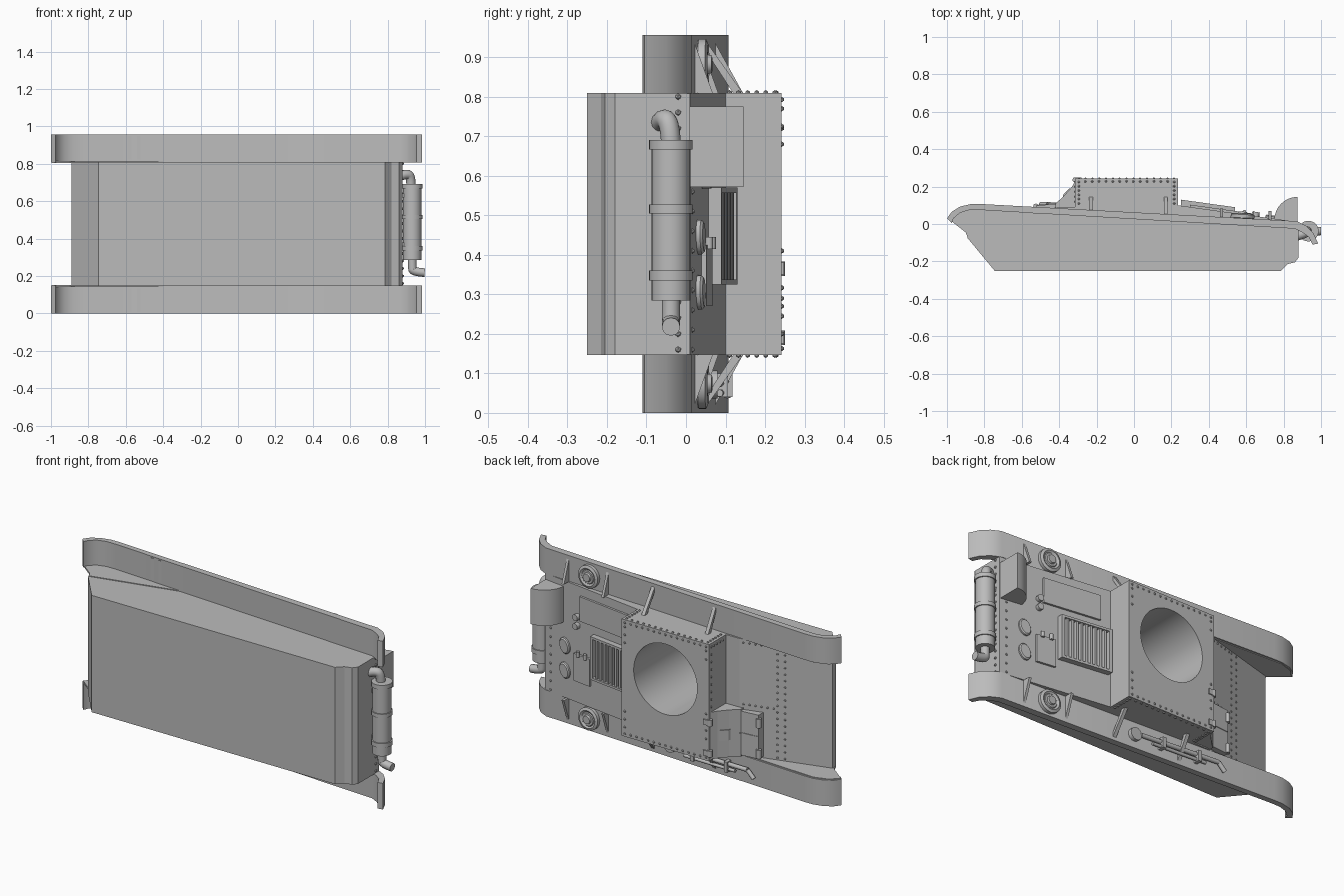
import bpy, bmesh, math
from mathutils import Vector, Matrix

if "Cube" in bpy.data.objects:
    bpy.data.objects.remove(bpy.data.objects["Cube"])

grey = bpy.data.materials.new("plain grey")
grey.use_nodes = True
grey.diffuse_color = (0.5, 0.5, 0.5, 1)
grey.node_tree.nodes["Principled BSDF"].inputs["Base Color"].default_value = (0.5, 0.5, 0.5, 1)

MID = 0.478            # middle of the vehicle's width, which runs along z
LOW, HIGH = 0.146, 0.81


def finish(name, bm, smooth=False):
    bmesh.ops.recalc_face_normals(bm, faces=bm.faces)
    me = bpy.data.meshes.new(name)
    bm.to_mesh(me)
    bm.free()
    ob = bpy.data.objects.new(name, me)
    bpy.context.collection.objects.link(ob)
    me.materials.append(grey)
    if smooth:
        bpy.ops.object.select_all(action='DESELECT')
        ob.select_set(True)
        bpy.context.view_layer.objects.active = ob
        bpy.ops.object.shade_smooth_by_angle(angle=math.radians(35))
    return ob


def extrude(name, pts, shift, smooth=False):
    """Closed outline of 3D points pushed along a vector."""
    bm = bmesh.new()
    face = bm.faces.new([bm.verts.new(p) for p in pts])
    out = bmesh.ops.extrude_face_region(bm, geom=[face])["geom"]
    bmesh.ops.translate(bm, vec=shift, verts=[v for v in out if isinstance(v, bmesh.types.BMVert)])
    return finish(name, bm, smooth)


def prism(name, outline, z0, z1, smooth=False):
    return extrude(name, [(x, y, z0) for x, y in outline], (0, 0, z1 - z0), smooth)


def lathe(name, base, axis, profile, n=28):
    """Profile of (radius, distance) spun around an axis from base."""
    bm = bmesh.new()
    rings = [[bm.verts.new((r * math.cos(math.tau * i / n), r * math.sin(math.tau * i / n), h))
              for i in range(n)] for r, h in profile]
    for a, b in zip(rings, rings[1:]):
        for i in range(n):
            bm.faces.new((a[i], a[(i + 1) % n], b[(i + 1) % n], b[i]))
    bm.faces.new(rings[0])
    bm.faces.new(rings[-1])
    rot = Vector((0, 0, 1)).rotation_difference(Vector(axis)).to_matrix().to_4x4()
    bm.transform(Matrix.Translation(base) @ rot)
    return finish(name, bm, True)


def rod(name, a, b, r, n=12):
    d = Vector(b) - Vector(a)
    return lathe(name, a, d.normalized(), [(r, 0), (r, d.length)], n)


def pipe(name, pts, r):
    cu = bpy.data.curves.new(name, 'CURVE')
    cu.dimensions = '3D'
    cu.bevel_depth, cu.bevel_resolution, cu.use_fill_caps = r, 4, True
    sp = cu.splines.new('NURBS')
    sp.points.add(len(pts) - 1)
    for p, co in zip(sp.points, pts):
        p.co = (*co, 1)
    sp.use_endpoint_u, sp.order_u = True, 3
    ob = bpy.data.objects.new(name, cu)
    bpy.context.collection.objects.link(ob)
    cu.materials.append(grey)


def deck_y(x):
    return 0.01 + (0.88 - x) * 0.14


def front_y(x):
    return 0.09 + (x + 0.4) * 0.276


def fender_y(x):
    return 0.107 - 0.0544 * (x + 0.82)


def deck_plate(name, x0, x1, z0, z1, t=0.012, f=deck_y):
    return prism(name, [(x0, f(x0) - 0.02), (x1, f(x1) - 0.02), (x1, f(x1) + t), (x0, f(x0) + t)], z0, z1)


# Hull and superstructure with the turret opening
hull = prism("hull", [(-0.89, -0.075), (-0.745, -0.25), (0.785, -0.25), (0.82, -0.215), (0.86, -0.205),
                      (0.88, -0.18), (0.88, 0.01), (0.235, 0.1), (-0.4, 0.09), (-0.89, -0.045)], LOW, HIGH)
cabin = prism("superstructure", [(-0.315, 0.05), (0.235, 0.05), (0.235, 0.242), (-0.315, 0.242)], LOW, HIGH)
cutter = rod("turret_opening_cutter", (-0.04, -0.2, 0.54), (-0.04, 0.4, 0.54), 0.2, 48)
cutter.hide_render = True
cutter.hide_set(True)
for ob in (hull, cabin):
    mod = ob.modifiers.new("turret opening", 'BOOLEAN')
    mod.operation, mod.object, mod.solver = 'DIFFERENCE', cutter, 'EXACT'

# Fenders with stays, gussets, stowed wheels and straps, mirrored across the width
outline = [(-1, 0.03), (-0.975, 0.065), (-0.93, 0.093), (-0.87, 0.107), (-0.82, 0.107), (0.87, 0.015),
           (0.92, -0.01), (0.96, -0.05), (0.985, -0.105), (0.955, -0.11), (0.935, -0.07), (0.9, -0.045),
           (0.86, -0.025), (-0.82, 0.075), (-0.88, 0.075), (-0.93, 0.06), (-0.965, 0.03), (-0.975, 0.005)]
cheek = [(-0.995, 0.03), (-0.95, 0.075), (-0.87, 0.1), (-0.4, 0.075), (-0.4, 0.05), (-0.89, -0.07), (-0.9, -0.045)]
for side, s in (("left", 1), ("right", -1)):
    def Z(d):
        return MID + s * d
    prism(side + "_fender", outline, Z(0.33), Z(0.478), True)
    prism(side + "_front_cheek", cheek, Z(0.326), Z(0.336))
    for x in (-0.58, -0.53):
        y = fender_y(x) - 0.036
        prism(side + "_fender_strap", [(x - 0.01, y), (x + 0.01, y), (x + 0.01, y + 0.01), (x - 0.01, y + 0.01)],
              Z(0.345), Z(0.47))
    for x in (-0.24, 0.16):
        y = fender_y(x) - 0.005
        extrude(side + "_fender_stay", [(x, 0.145, Z(0.33)), (x, y, Z(0.465)), (x, y, Z(0.44)), (x, 0.12, Z(0.33))],
                (0.02, 0, 0))
    for x in (0.46, 0.72):
        y = fender_y(x) - 0.005
        extrude(side + "_fender_gusset", [(x, y + 0.05, Z(0.33)), (x, y, Z(0.33)), (x, y, Z(0.468))], (0.015, 0, 0))
    lathe(side + "_stowed_wheel", (0.58, fender_y(0.58) - 0.01, Z(0.404)), (0.05, 1, 0),
          [(0.05, 0), (0.064, 0.012), (0.064, 0.03), (0.05, 0.036), (0.04, 0.03), (0.036, 0.034),
           (0.025, 0.034), (0.022, 0.045), (0.01, 0.045)])

# Driver's hood and hinged front hatch
prism("driver_hood", [(-0.31, 0.06), (-0.31, 0.235), (-0.335, 0.195), (-0.375, 0.15), (-0.42, 0.108), (-0.42, 0.06)],
      0.152, 0.42)
prism("front_hatch", [(-0.42, 0.06), (-0.42, 0.108), (-0.525, 0.098), (-0.525, 0.045)], 0.16, 0.41)
prism("hatch_seam", [(-0.41, 0.07), (-0.41, 0.113), (-0.52, 0.102), (-0.52, 0.07)], 0.283, 0.289)
prism("vision_slit_cover", [(-0.35, 0.16), (-0.343, 0.192), (-0.378, 0.157), (-0.385, 0.13)], 0.25, 0.31)
for z in (0.19, 0.365):
    rod("hood_hinge", (-0.315, 0.236, z - 0.018), (-0.315, 0.236, z + 0.018), 0.014)
    prism("hood_hinge_leaf", [(-0.315, 0.235), (-0.28, 0.235), (-0.28, 0.248), (-0.315, 0.248)], z - 0.015, z + 0.015)
    rod("front_hatch_hinge", (-0.525, 0.095, z - 0.025), (-0.525, 0.095, z + 0.025), 0.014)

# Engine louvres: a frame with slats across the width
for z0, z1 in ((0.325, 0.338), (0.557, 0.57)):
    deck_plate("louvre_side", 0.25, 0.54, z0, z1, 0.032)
for x in (0.25, 0.525):
    deck_plate("louvre_end", x, x + 0.015, 0.325, 0.57, 0.032)
for i in range(9):
    deck_plate("louvre_slat", 0.28 + i * 0.027, 0.292 + i * 0.027, 0.335, 0.56, 0.027)

# Engine deck hatches, latches and oval covers
deck_plate("long_deck_hatch", 0.3, 0.63, 0.62, 0.76)
deck_plate("square_deck_hatch", 0.56, 0.67, 0.27, 0.425)
for x in (0.59, 0.64):
    rod("square_hatch_hinge", (x, deck_y(x) + 0.015, 0.415), (x, deck_y(x) + 0.015, 0.445), 0.01)
for z in (0.585, 0.635):
    rod("deck_filler_cap", (0.65, deck_y(0.65) - 0.01, z), (0.655, deck_y(0.65) + 0.022, z), 0.018)
for z in (0.305, 0.445):
    cover = lathe("oval_cover", (0, 0, 0), (0, 1, 0), [(0.045, 0), (0.045, 0.016), (0.038, 0.022)], 20)
    cover.scale = (0.72, 1, 1)
    cover.rotation_euler = (0, 0.35, -0.14)
    cover.location = (0.735, deck_y(0.735) - 0.006, z)

# Rear stowage box with a rounded front
arc = [(0.875 - 0.125 * math.sin(t), 0.02 + 0.125 * math.cos(t)) for t in [i * math.pi / 16 for i in range(9)]]
prism("rear_box", arc + [(0.75, 0.005), (0.875, 0.0)], 0.572, 0.775, True)

# Exhaust muffler and its pipes
R, B = 0.049, 0.055
lathe("muffler", (0.932, -0.038, 0.285), (0, 0, 1),
      [(R, 0), (R, 0.05), (B, 0.05), (B, 0.075), (R, 0.075), (R, 0.22), (B, 0.22), (B, 0.242), (R, 0.242),
       (R, 0.382), (B, 0.382), (B, 0.406)], 32)
pipe("exhaust_inlet", [(0.925, -0.038, 0.68), (0.925, -0.04, 0.72), (0.91, -0.052, 0.75), (0.87, -0.065, 0.735)], 0.025)
pipe("exhaust_outlet", [(0.932, -0.038, 0.3), (0.932, -0.038, 0.25), (0.935, -0.038, 0.222), (0.998, -0.038, 0.218)], 0.023)
for z in (0.36, 0.62):
    prism("muffler_bracket", [(0.87, -0.06), (0.92, -0.06), (0.92, -0.015), (0.87, -0.015)], z, z + 0.02)

# Tools stowed on the right fender
rod("tool_bar", (0.02, 0.078, 0.075), (-0.46, 0.105, 0.085), 0.012)
rod("tool_bar_end", (-0.46, 0.105, 0.085), (-0.5, 0.105, 0.045), 0.012)
rod("tool_handle", (-0.05, 0.085, 0.05), (-0.38, 0.1, 0.055), 0.009)
lathe("tool_head", (0.05, 0.055, 0.072), (0, 1, 0), [(0.035, 0), (0.035, 0.025)], 16)
for x in (-0.12, -0.34):
    y = fender_y(x)
    prism("tool_clamp", [(x, y - 0.01), (x + 0.02, y - 0.01), (x + 0.02, y + 0.037), (x, y + 0.037)], 0.04, 0.1)

# Rivets in straight rows
rivets = bmesh.new()


def row(a, b, n, r=0.007):
    for i in range(n):
        p = Vector(a).lerp(Vector(b), i / (n - 1))
        bmesh.ops.create_icosphere(rivets, subdivisions=1, radius=r, matrix=Matrix.Translation(p))


for z in (0.163, 0.793):
    row((-0.295, 0.242, z), (0.215, 0.242, z), 15)
for z in (LOW, HIGH):
    for x in (-0.295, 0.215):
        row((x, 0.11, z), (x, 0.225, z), 6)
    row((-0.26, 0.228, z), (0.18, 0.228, z), 13)
row((0.215, 0.242, 0.2), (0.215, 0.242, 0.29), 3)
row((0.215, 0.242, 0.68), (0.215, 0.242, 0.77), 3)
row((-0.295, 0.242, 0.27), (-0.295, 0.242, 0.41), 4)
row((-0.295, 0.242, 0.72), (-0.295, 0.242, 0.77), 2)
row((-0.315, 0.225, 0.45), (-0.315, 0.225, 0.79), 9)
row((-0.315, 0.12, 0.79), (-0.315, 0.2, 0.79), 4)
for x in (-0.6, -0.64):
    row((x, front_y(x), 0.165), (x, front_y(x), 0.79), 18, 0.006)
row((-0.42, front_y(-0.42), 0.44), (-0.58, front_y(-0.58), 0.44), 6, 0.006)
row((-0.42, front_y(-0.42), 0.79), (-0.58, front_y(-0.58), 0.79), 6, 0.006)
row((0.88, -0.02, 0.16), (0.88, -0.02, 0.8), 17, 0.008)
row((0.84, deck_y(0.84), 0.16), (0.84, deck_y(0.84), 0.56), 9)
finish("rivets", rivets)
